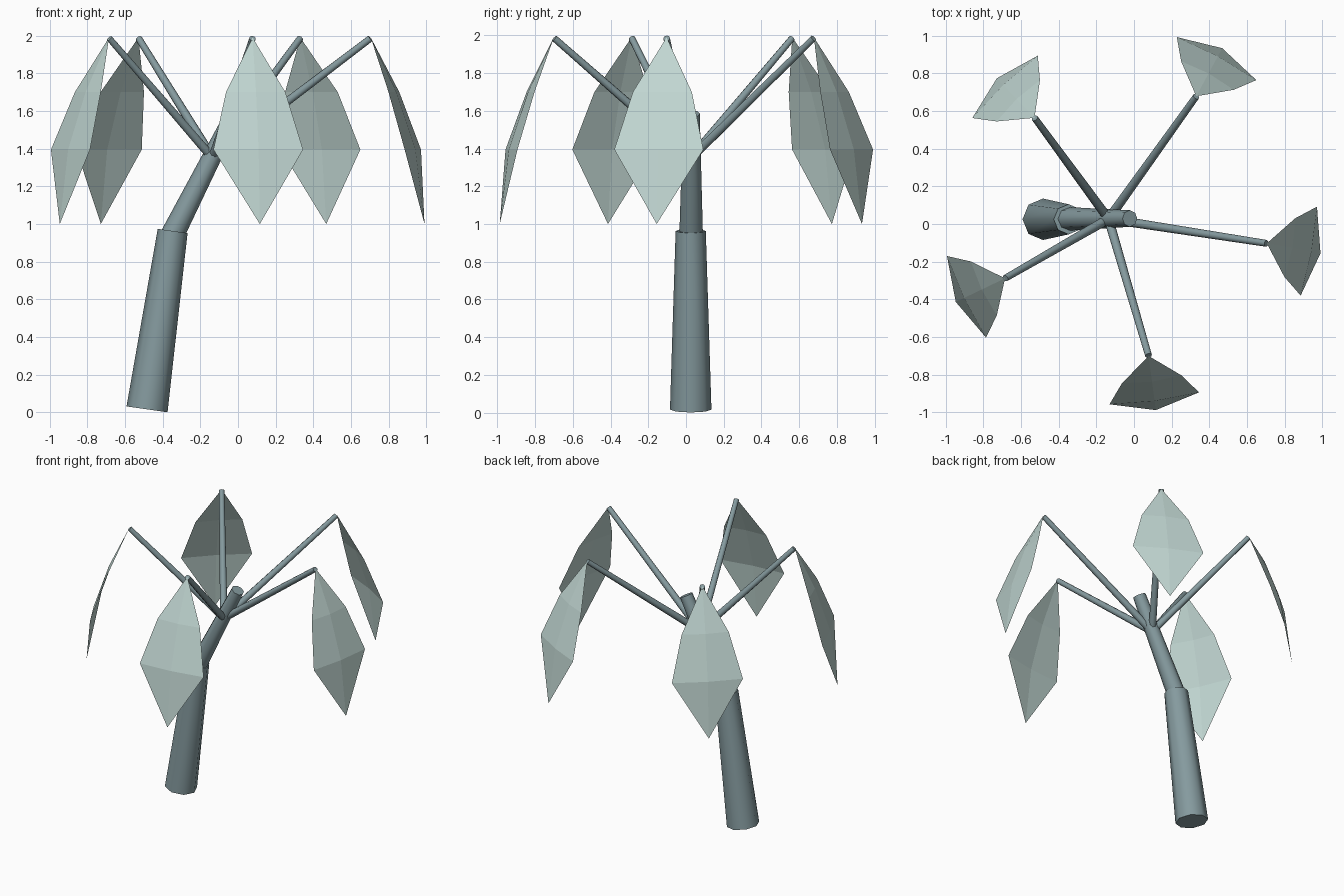
import bpy, bmesh, math
from mathutils import Vector

if "Cube" in bpy.data.objects:
    bpy.data.objects.remove(bpy.data.objects["Cube"])


def material(name, rgb):
    m = bpy.data.materials.new(name)
    m.diffuse_color = (*rgb, 1)
    m.use_nodes = True
    m.node_tree.nodes["Principled BSDF"].inputs["Base Color"].default_value = m.diffuse_color
    return m


BARK = material("grey blue bark", (0.235, 0.325, 0.345))
LEAF = material("pale green leaf", (0.53, 0.67, 0.64))


def add_object(name, bm, mat):
    mesh = bpy.data.meshes.new(name)
    bm.to_mesh(mesh)
    bm.free()
    mesh.materials.append(mat)
    ob = bpy.data.objects.new(name, mesh)
    bpy.context.collection.objects.link(ob)
    return ob


def tapered_tube(name, start, end, r1, r2, sides=8):
    """Capped tapered cylinder between two points, smooth round the sides."""
    a, b = Vector(start), Vector(end)
    bm = bmesh.new()
    bmesh.ops.create_cone(bm, cap_ends=True, segments=sides,
                          radius1=r1, radius2=r2, depth=(b - a).length)
    rot = (b - a).to_track_quat('Z', 'Y').to_matrix()
    for v in bm.verts:
        v.co = rot @ v.co + (a + b) / 2
    ob = add_object(name, bm, BARK)
    bpy.ops.object.select_all(action='DESELECT')
    ob.select_set(True)
    bpy.context.view_layer.objects.active = ob
    bpy.ops.object.shade_smooth_by_angle(angle=math.radians(61))


CROWN = Vector((-0.02, 0.03, 0))   # centre of the ring of leaves
HUB = (-0.135, 0.027, 1.35)        # where the branches leave the trunk

# Leaning trunk in two sections
tapered_tube("lower_trunk", (-0.483, 0.025, 0.016), (-0.347, 0.025, 0.963), 0.11, 0.08)
tapered_tube("upper_trunk", (-0.375, 0.027, 0.89), (-0.022, 0.029, 1.585), 0.064, 0.044)

# Leaf rows: (midrib radius, edge radius, half width, height)
ROWS = [(0.875, 0.862, 0.159, 1.70), (0.978, 0.964, 0.24, 1.395)]


def leaf(name, angle):
    out = Vector((math.cos(angle), math.sin(angle), 0))
    side = Vector((-out.y, out.x, 0))
    bm = bmesh.new()

    def vert(r, t, z):
        return bm.verts.new(CROWN + out * r + side * t + Vector((0, 0, z)))

    top, tip = vert(0.737, 0, 1.99), vert(1.027, 0, 1.0)
    rows = [(vert(e, -w, z), vert(m, 0, z), vert(e, w, z)) for m, e, w, z in ROWS]
    a, b = rows
    for i in (0, 1):
        bm.faces.new((top, a[i], a[i + 1]))
        bm.faces.new((a[i], b[i], b[i + 1], a[i + 1]))
        bm.faces.new((b[i], tip, b[i + 1]))
    add_object(name, bm, LEAF)


# Five branches, each with a drooping leaf
for i in range(5):
    ang = math.radians(-10.4 + 72 * i)
    end = CROWN + Vector((0.735 * math.cos(ang), 0.735 * math.sin(ang), 1.985))
    tapered_tube(f"branch_{i + 1}", HUB, end, 0.025, 0.018)
    leaf(f"leaf_{i + 1}", ang)
